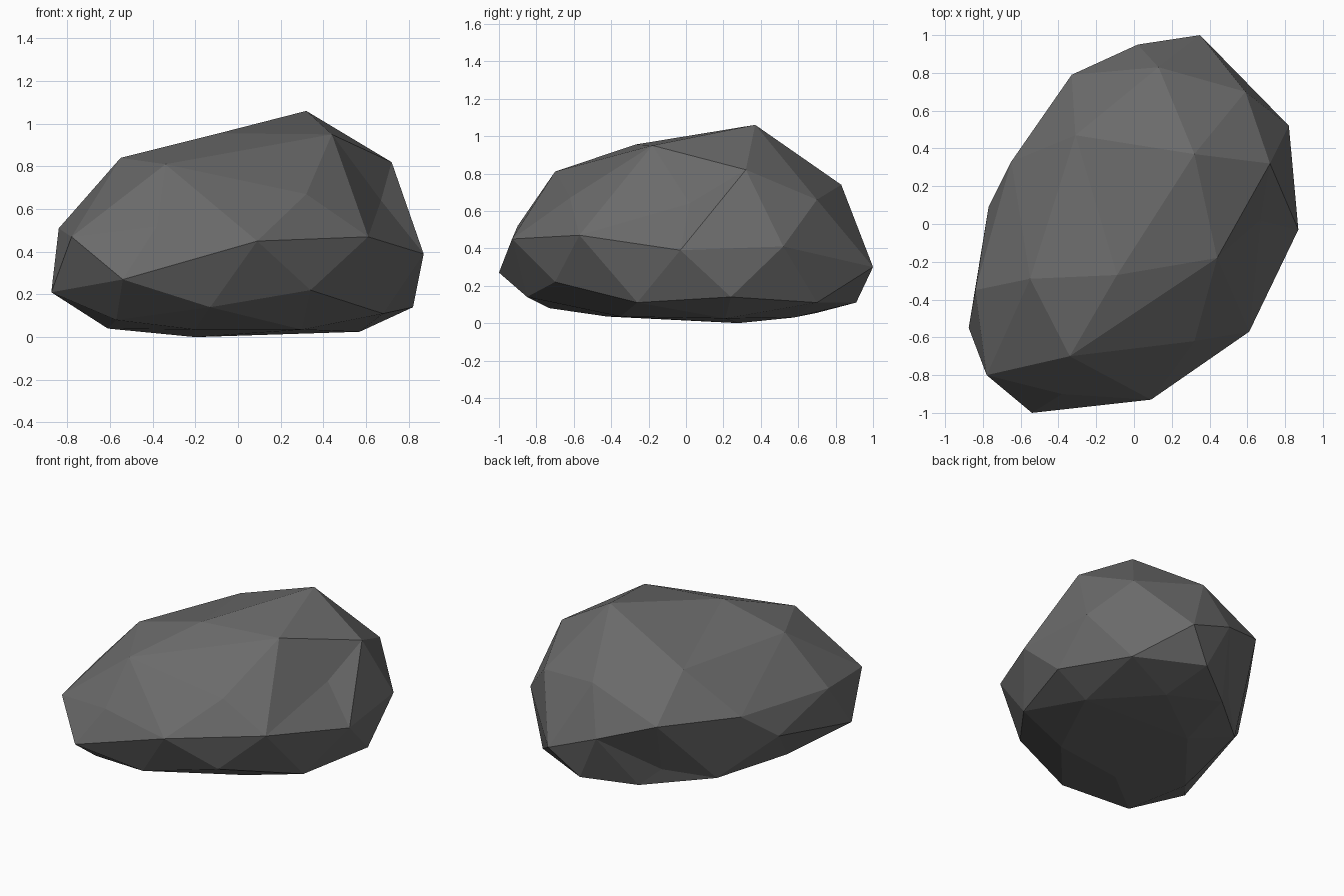
import bpy, bmesh
from mathutils import Vector

if "Cube" in bpy.data.objects:
    bpy.data.objects.remove(bpy.data.objects["Cube"])

# Corner points of the chiselled stone, ring by ring from the crown down
crown = [(.32, .37, 1.06), (.44, -.18, .95), (-.09, -.27, .955), (-.55, -.29, .84),
         (-.34, -.70, .81), (-.31, .47, .81), (.72, .32, .82), (.13, .83, .74)]
shoulder = [(.32, -.62, .67), (.67, .02, .64), (.59, .70, .66), (-.38, -.90, .52),
            (-.84, -.35, .51), (-.65, .33, .52), (-.33, .79, .54)]
girth = [(.35, 1.0, .30), (.82, .52, .41), (.87, -.03, .39), (.61, -.57, .47),
         (.09, -.93, .45), (-.54, -1.0, .27), (-.78, -.80, .47), (-.875, -.55, .21),
         (-.77, .09, .33), (.02, .95, .425)]
skirt = [(-.13, -.85, .14), (-.57, -.73, .08), (.34, -.70, .22), (.68, -.26, .11),
         (.82, .24, .14), (.60, .70, .11), (.17, .91, .11), (-.25, .62, .165),
         (-.13, .70, .055), (-.50, .38, .08), (-.61, -.23, .04)]
base = [(.57, .21, .025), (.22, .575, .03), (-.2, .28, 0), (.3, -.35, .035), (-.2, -.42, .035)]

points = [Vector(p) for p in crown + shoulder + girth + skirt + base]
centre, axes = Vector((0, 0, .47)), Vector((.85, 1, .5))


def inflate(p):
    """Push a point halfway to an ellipsoid so slight hollows survive the hull."""
    d = p - centre
    r = Vector((d.x / axes.x, d.y / axes.y, d.z / axes.z)).length
    return centre + d * (.5 + .5 / r)


# Skin the inflated points, then move the corners back to their true places
bm = bmesh.new()
home = {bm.verts.new(inflate(p)): p for p in points}
bmesh.ops.convex_hull(bm, input=list(bm.verts))
for v in list(bm.verts):
    if not v.link_faces:
        bm.verts.remove(v)
    else:
        v.co = home[v]
bmesh.ops.recalc_face_normals(bm, faces=bm.faces)
for f in bm.faces:
    f.smooth = False

mesh = bpy.data.meshes.new("rock")
bm.to_mesh(mesh)
bm.free()
rock = bpy.data.objects.new("rock", mesh)
bpy.context.collection.objects.link(rock)

# One dark stone colour
stone = bpy.data.materials.new("dark grey stone")
stone.diffuse_color = (.145, .145, .145, 1)
stone.use_nodes = True
stone.node_tree.nodes["Principled BSDF"].inputs["Base Color"].default_value = stone.diffuse_color
mesh.materials.append(stone)
